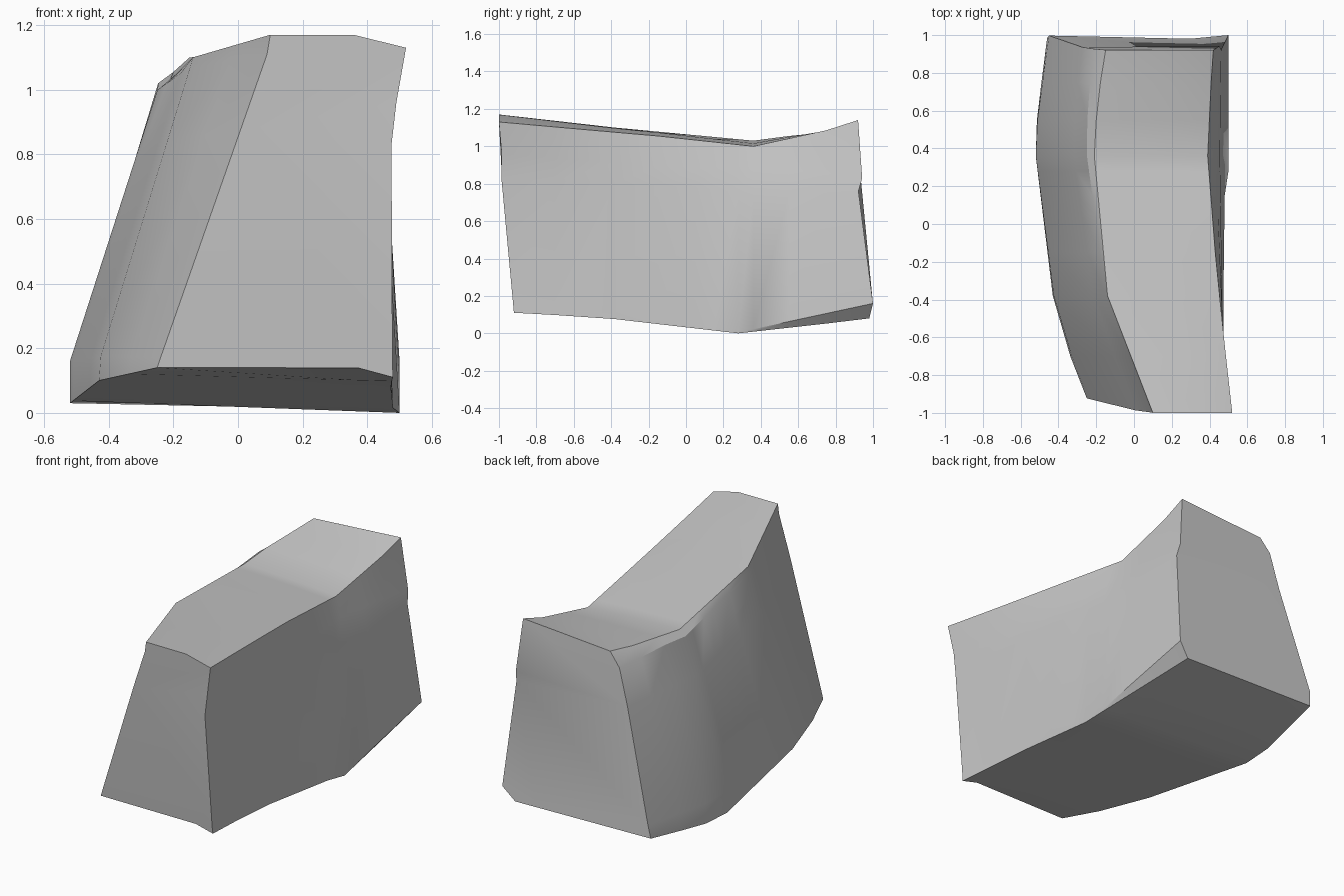
import bpy
import bmesh
from mathutils import Vector

default_cube = bpy.data.objects.get("Cube")
if default_cube:
    bpy.data.objects.remove(default_cube, do_unlink=True)


def along(rail, position):
    """Linear interpolation of a rail of (position, value, value) knots."""
    if position <= rail[0][0]:
        return Vector(rail[0][1:])
    for start, end in zip(rail, rail[1:]):
        if position <= end[0]:
            blend = (position - start[0]) / (end[0] - start[0])
            return Vector(start[1:]).lerp(Vector(end[1:]), blend)
    return Vector(rail[-1][1:])


# Long edges of the block: (y, x, z)
bottom_right = [(-1, .48, .11), (-.5, .472, .09), (.15, .48, .015), (.28, .5, 0), (1, .43, .08)]
bottom_left = [(-1, -.25, .14), (-.38, -.43, .1), (.36, -.52, .03), (.5, -.52, .03), (1, -.46, .1)]
lower_right = [(-1, .478, .15), (-.5, .472, .12), (.15, .48, .03), (.28, .5, .005), (1, .5, .16)]
middle_right = [(-1, .475, .83), (.05, .46, .78), (.36, .455, .74), (1, .462, .76)]
upper_right = [(-1, .49, .96), (.05, .445, .88), (.36, .42, .89), (1, .452, .83)]
top_right = [(-1, .52, 1.13), (-.55, .47, 1.09), (-.15, .43, 1.055), (.36, .39, 1.0), (1, .42, 1.14)]
top_left = [(-1, .1, 1.17), (-.38, -.14, 1.1), (.36, -.21, 1.03), (.55, -.2, 1.055), (1, -.15, 1.1)]

# Offsets for the chipped left edges, the crown of the top and the lifted front base
upper_chip = [(-1, -.01, -.06), (-.38, -.008, -.03), (.5, -.045, -.03), (1, -.065, -.08)]
lower_chip = [(-1, .01, .03), (.36, 0, .13), (1, .01, .08)]
crown_lift = [(-1, 0, .024), (-.38, 0, .012), (.36, 0, .004), (1, 0, 0)]
base_lift = [(-1, 0, .025), (-.7, 0, 0)]

# Depth of the two end faces: (z, y, unused second value)
front_slope = [(.11, -.92, 0), (.83, -.987, 0), (1.0, -.985, 0), (1.13, -1, 0)]
back_slope = [(.08, .98, 0), (.16, 1, 0), (.5, .955, 0), (.76, .922, 0), (.83, .942, 0), (1.12, .92, 0)]
end_slopes = {-1: front_slope, 1: back_slope}


def section(position):
    """Cross-section as a closed ring, anticlockwise from the bottom right."""
    base_r, low_r, mid_r, up_r, top_r, top_l, base_l = (along(rail, position) for rail in (
        bottom_right, lower_right, middle_right, upper_right, top_right, top_left, bottom_left))
    crown = top_l.lerp(top_r, .62) + along(crown_lift, position)
    chip = top_l + along(upper_chip, position)
    low_l = base_l + along(lower_chip, position)
    mid_l = low_l.lerp(chip, .75)
    base = base_l.lerp(base_r, .85) + along(base_lift, position)
    ring = []
    for x, z in (base_r, low_r, mid_r, up_r, top_r, crown, top_l, chip, mid_l, low_l, base_l, base):
        slope = end_slopes.get(position)
        y = along(slope, z).x if slope else position
        ring.append((x, y, z))
    return ring


# Loft the rock block
bm = bmesh.new()
stations = (-1, -.7, -.38, -.15, .05, .15, .28, .36, .55, .75, 1)
rings = [[bm.verts.new(p) for p in section(s)] for s in stations]
for near, far in zip(rings, rings[1:]):
    for i in range(len(near)):
        j = (i + 1) % len(near)
        bm.faces.new((near[i], near[j], far[j], far[i]))

# End faces, each creased across the middle
for ring in (rings[0], rings[-1]):
    bm.faces.new(ring[:3] + ring[8:])
    bm.faces.new((ring[2], ring[3], ring[8]))
    bm.faces.new(ring[3:9])
bmesh.ops.recalc_face_normals(bm, faces=bm.faces)

mesh = bpy.data.meshes.new("rock_block")
bm.to_mesh(mesh)
bm.free()
rock = bpy.data.objects.new("rock_block", mesh)
bpy.context.collection.objects.link(rock)

# Stone colour
stone = bpy.data.materials.new("stone_grey")
stone.use_nodes = True
grey = (.58, .58, .58, 1)
stone.diffuse_color = grey
stone.node_tree.nodes["Principled BSDF"].inputs["Base Color"].default_value = grey
mesh.materials.append(stone)

# Soft faces with sharp corners
bpy.ops.object.select_all(action='DESELECT')
rock.select_set(True)
bpy.context.view_layer.objects.active = rock
bpy.ops.object.shade_smooth_by_angle(angle=.5)
